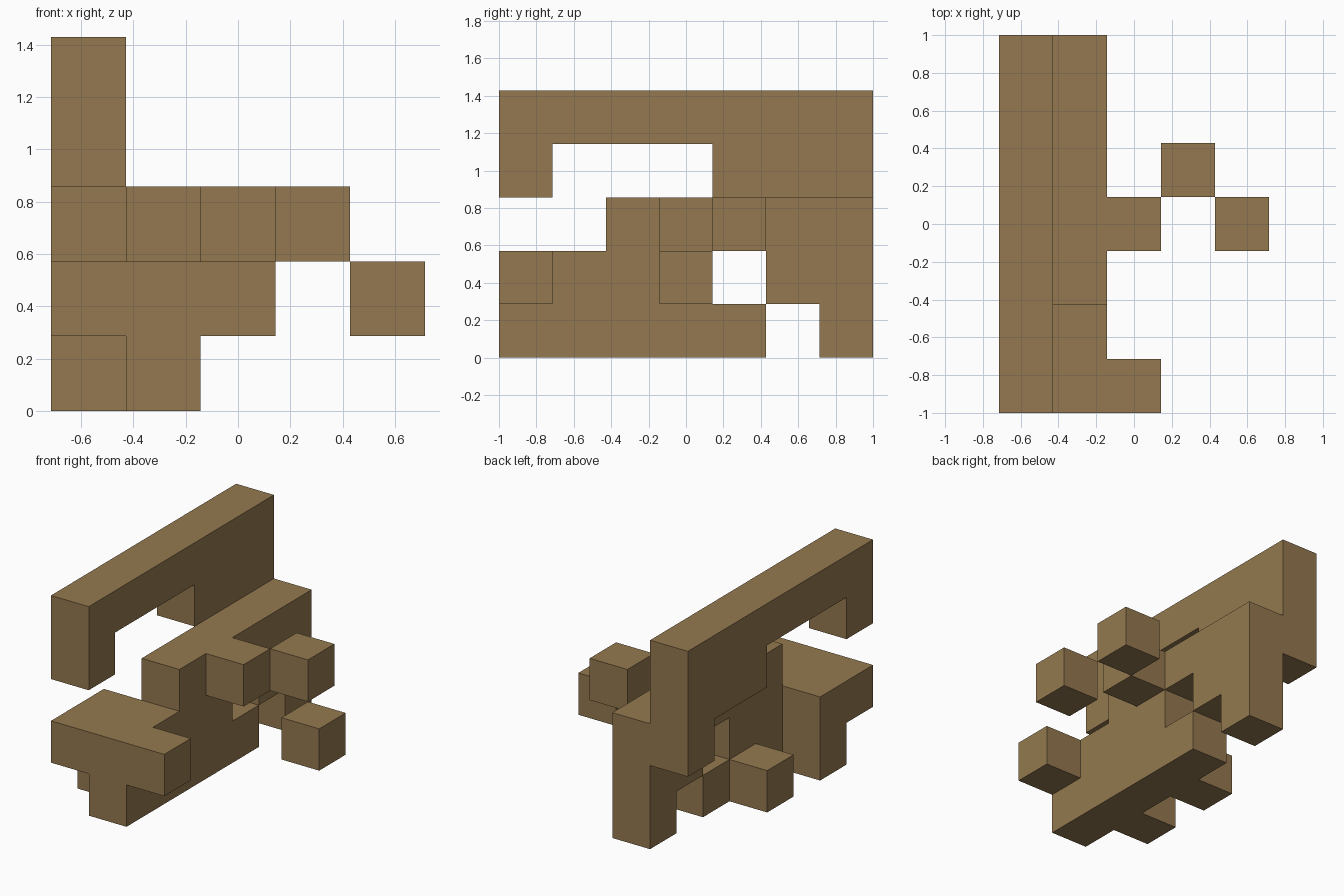
import bpy
import bmesh
from itertools import product
from mathutils import Vector

cube = bpy.data.objects.get("Cube")
if cube:
    bpy.data.objects.remove(cube, do_unlink=True)

UNIT = 2 / 7                       # edge of one block
CENTRE = Vector((2.5, 3.5, 0))     # grid point placed over the origin

brown = bpy.data.materials.new("wood brown")
brown.use_nodes = True
colour = (0.296, 0.191, 0.080, 1)
brown.diffuse_color = colour
brown.node_tree.nodes["Principled BSDF"].inputs["Base Color"].default_value = colour

# Each part is a list of boxes: first block (x, y, z), size in blocks
PARTS = {
    "upper_beam": [((0, 0, 4), (1, 7, 1)), ((0, 0, 3), (1, 1, 1)),
                   ((0, 4, 3), (1, 3, 1)), ((0, 6, 2), (1, 1, 1))],
    "central_wall": [((1, 0, 0), (1, 5, 1)), ((1, 0, 1), (1, 4, 1)),
                     ((1, 2, 2), (1, 5, 1)), ((1, 5, 1), (1, 2, 1)),
                     ((1, 6, 0), (1, 1, 1))],
    "front_right_step": [((0, 0, 1), (1, 2, 1)), ((0, 1, 0), (1, 1, 1))],
    "right_foot": [((0, 3, 0), (1, 1, 1))],
    "front_left_block": [((2, 0, 1), (1, 1, 1))],
    "left_bracket": [((2, 3, 2), (1, 1, 1))],
    "left_upper_block": [((3, 4, 2), (1, 1, 1))],
    "left_outer_block": [((4, 3, 1), (1, 1, 1))],
}


def blocks(boxes):
    """Grid cells covered by a list of boxes."""
    return {tuple(s + i for s, i in zip(start, step))
            for start, size in boxes
            for step in product(*map(range, size))}


filled = set().union(*(blocks(b) for b in PARTS.values()))


def build(name, boxes):
    """Make a part from the block faces that are not against another block."""
    bm = bmesh.new()
    for cell in sorted(blocks(boxes)):
        for axis, side in product(range(3), (0, 1)):
            normal = Vector((0, 0, 0))
            normal[axis] = 2 * side - 1
            if tuple(int(c + n) for c, n in zip(cell, normal)) in filled:
                continue
            u, v = Vector((0, 0, 0)), Vector((0, 0, 0))
            u[(axis + 1) % 3] = v[(axis + 2) % 3] = 1
            corner = Vector(cell) - CENTRE
            corner[axis] += side
            ring = [corner, corner + u, corner + u + v, corner + v]
            if not side:
                ring.reverse()
            bm.faces.new([bm.verts.new(p * UNIT) for p in ring])
    bmesh.ops.remove_doubles(bm, verts=bm.verts, dist=0.001)
    # Merge flat neighbouring squares
    bmesh.ops.dissolve_limit(bm, angle_limit=0.01, verts=bm.verts, edges=bm.edges)
    mesh = bpy.data.meshes.new(name)
    bm.to_mesh(mesh)
    bm.free()
    mesh.materials.append(brown)
    bpy.context.collection.objects.link(bpy.data.objects.new(name, mesh))


for part, part_boxes in PARTS.items():
    build(part, part_boxes)
